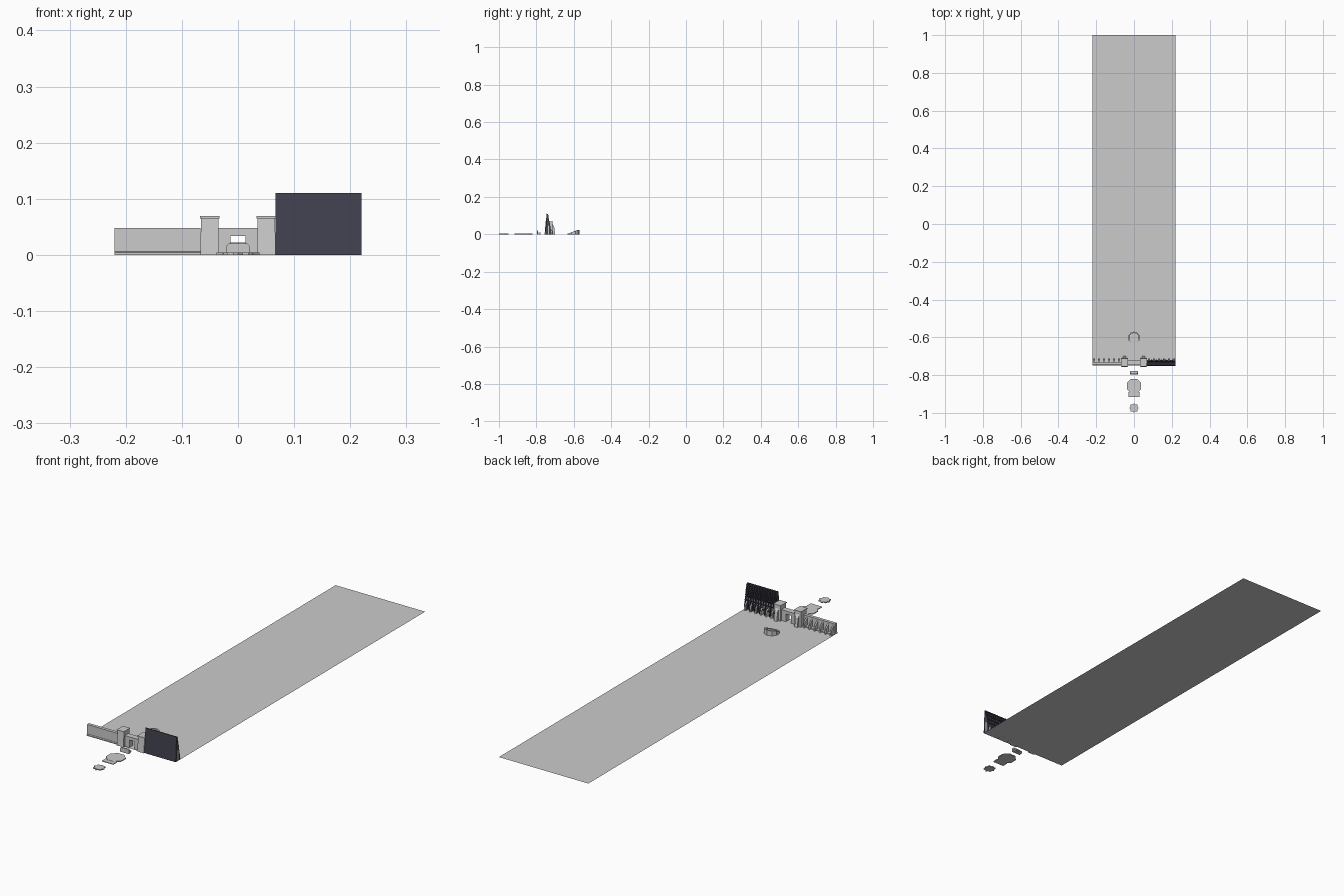
import bpy, bmesh
from math import cos, sin, pi, radians

if "Cube" in bpy.data.objects:
    bpy.data.objects.remove(bpy.data.objects["Cube"])

dark = bpy.data.materials.new("dark_panel")
dark.diffuse_color = (0.055, 0.055, 0.08, 1)
dark.use_nodes = True
dark.node_tree.nodes["Principled BSDF"].inputs["Base Color"].default_value = dark.diffuse_color


def make(name, verts, faces, mat=None):
    me = bpy.data.meshes.new(name)
    me.from_pydata(verts, [], faces)
    bm = bmesh.new()
    bm.from_mesh(me)
    bmesh.ops.recalc_face_normals(bm, faces=bm.faces)
    bm.to_mesh(me)
    bm.free()
    ob = bpy.data.objects.new(name, me)
    bpy.context.collection.objects.link(ob)
    if mat:
        me.materials.append(mat)
    return ob


def prism(name, a, b, mat=None):
    """Closed solid between two matching outlines."""
    n = len(a)
    faces = [(i, (i + 1) % n, n + (i + 1) % n, n + i) for i in range(n)]
    faces += [tuple(range(n))[::-1], tuple(range(n, 2 * n))]
    return make(name, a + b, faces, mat)


def along_x(name, x0, x1, yz, mat=None):
    return prism(name, [(x0, y, z) for y, z in yz], [(x1, y, z) for y, z in yz], mat)


def along_y(name, y0, y1, xz, mat=None):
    return prism(name, [(x, y0, z) for x, z in xz], [(x, y1, z) for x, z in xz], mat)


def along_z(name, z0, z1, xy, mat=None):
    return prism(name, [(x, y, z0) for x, y in xy], [(x, y, z1) for x, y in xy], mat)


def box(name, x0, x1, y0, y1, z0, z1, mat=None):
    return along_z(name, z0, z1, [(x0, y0), (x1, y0), (x1, y1), (x0, y1)], mat)


def ring(r, n, cy, turn=0.0):
    return [(r * cos(turn + 2 * pi * i / n), cy + r * sin(turn + 2 * pi * i / n)) for i in range(n)]


# long ground sheet
make("ground_sheet", [(-.22, -.75, 0), (.22, -.75, 0), (.22, 1, 0), (-.22, 1, 0)], [(0, 1, 2, 3)])

# perimeter wall, pillars and buttresses on both sides
wall = [(-.75, 0), (-.722, 0), (-.722, .004), (-.733, .006), (-.734, .044),
        (-.731, .044), (-.731, .048), (-.745, .048), (-.745, .006), (-.75, .004)]
for s in (-1, 1):
    if s < 0:
        along_x("wall", -.22, -.067, wall)
    else:
        box("wall_core", .067, .22, -.739, -.733, 0, .048)
    for i in range(6):
        x = s * (.08 + i * .0262)
        along_x("buttress", x - .003, x + .003, [(-.735, 0), (-.712, 0), (-.716, .022), (-.735, .04)])
    cx = s * .0505
    prism("pillar",
          [(cx + a * .0165, y, 0) for a, y in ((-1, -.756), (1, -.756), (1, -.71), (-1, -.71))],
          [(cx + a * .0155, y, .065) for a, y in ((-1, -.751), (1, -.751), (1, -.714), (-1, -.714))])
    box("pillar_cap", cx - .0175, cx + .0175, -.755, -.711, .065, .069)
    along_x("pillar_buttress", cx - .007, cx + .007, [(-.715, 0), (-.7, 0), (-.705, .04), (-.715, .055)])

# gate wall with doorway
along_y("gate_wall", -.745, -.72,
        [(-.035, 0), (-.013, 0), (-.013, .034), (.013, .034), (.013, 0), (.035, 0), (.035, .048), (-.035, .048)])

# tall dark panel with tapering ribs and rails behind
along_x("dark_panel", .067, .22, [(-.752, 0), (-.745, 0), (-.742, .11), (-.746, .11)], dark)
for i in range(13):
    x = .069 + i * .0124
    along_x("panel_rib", x - .001, x + .001, [(-.746, 0), (-.718, 0), (-.738, .108), (-.744, .108)], dark)
for i in range(5):
    z = .02 + i * .02
    y = -.716 - .2 * z
    box("panel_rail", .067, .22, y - .004, y, z, z + .004, dark)

# bench between gate and octagon platform
along_y("bench_back", -.797, -.79, [(-.021, 0), (.021, 0), (.021, .016), (.017, .02), (-.017, .02), (-.021, .016)])
box("bench_seat", -.02, .02, -.788, -.778, .004, .009)
for s in (-1, 1):
    box("bench_leg", s * .016 - .003, s * .016 + .003, -.788, -.778, 0, .004)

# low octagon platform with front step
along_z("octagon_platform", 0, .004, ring(.041, 8, -.858, radians(22.5)))
box("platform_step", -.028, .028, -.916, -.89, 0, .003)

# eight-pointed slab made from two squares
for t in (0, 45):
    along_z("star_slab", 0, .004 + t * .00001, ring(.026, 4, -.974, radians(t)))

# small round enclosure, low at the front and high at the back
n = 10
cy = -.602


def rim_height(y):
    return .003 + .019 * min(1, max(0, (y - cy + .03) / .05))


outer, inner = ring(.032, n, cy, pi / n), ring(.025, n, cy, pi / n)
verts, faces = [], []
for (ox, oy), (ix, iy) in zip(outer, inner):
    h = rim_height(oy)
    verts += [(ox, oy, 0), (ox, oy, h), (ix, iy, h), (ix, iy, 0)]
for i in range(n):
    a, b = 4 * i, 4 * ((i + 1) % n)
    faces += [(a + k, b + k, b + (k + 1) % 4, a + (k + 1) % 4) for k in range(4)]
make("round_enclosure", verts, faces)
along_z("enclosure_floor", 0, .002, inner)
